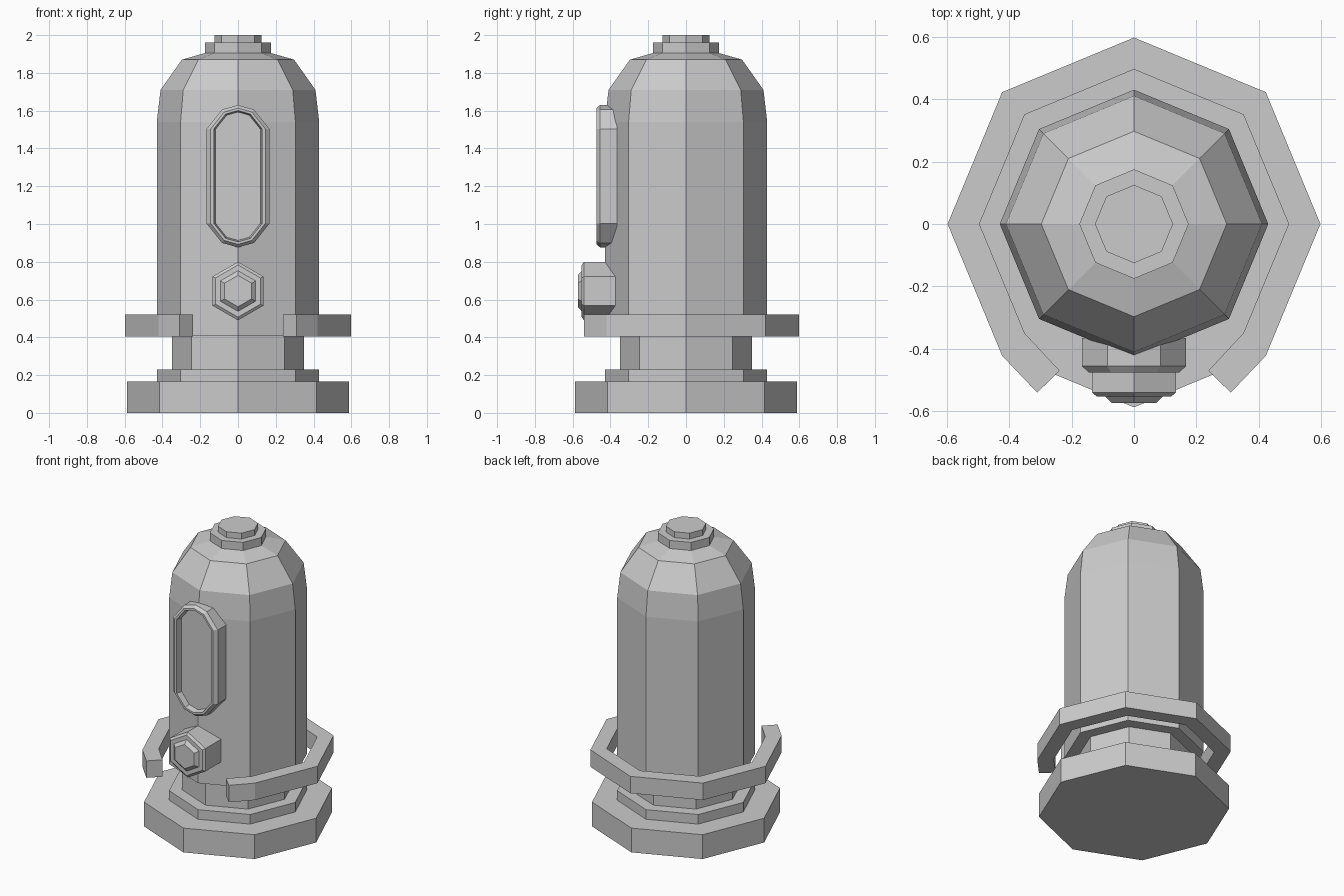
import bpy, bmesh
from math import cos, sin, pi, radians

cube = bpy.data.objects.get("Cube")
if cube:
    bpy.data.objects.remove(cube, do_unlink=True)

grey = bpy.data.materials.new("plain grey")
grey.use_nodes = True
COLOUR = (0.6, 0.6, 0.6, 1)
grey.diffuse_color = COLOUR
grey.node_tree.nodes["Principled BSDF"].inputs["Base Color"].default_value = COLOUR


def loft(name, loops):
    """Skin a series of equal-length closed loops and cap both ends."""
    bm = bmesh.new()
    rows = [[bm.verts.new(p) for p in loop] for loop in loops]
    n = len(rows[0])
    for a, b in zip(rows, rows[1:]):
        for i in range(n):
            j = (i + 1) % n
            bm.faces.new((a[i], a[j], b[j], b[i]))
    bm.faces.new(rows[0][::-1])
    bm.faces.new(rows[-1])
    bmesh.ops.recalc_face_normals(bm, faces=bm.faces)
    mesh = bpy.data.meshes.new(name)
    bm.to_mesh(mesh)
    bm.free()
    mesh.materials.append(grey)
    obj = bpy.data.objects.new(name, mesh)
    bpy.context.collection.objects.link(obj)
    return obj


def turned(name, profile):
    """Eight-sided upright solid from (radius, height) pairs."""
    return loft(name, [[(r * cos(i * pi / 4), r * sin(i * pi / 4), z)
                        for i in range(8)] for r, z in profile])


# Stepped foot, neck, domed body and cap
turned("base_plate", [(0.587, 0), (0.587, 0.165)])
turned("base_step", [(0.43, 0.165), (0.43, 0.23)])
turned("neck", [(0.35, 0.23), (0.35, 0.41)])
turned("body", [(0.43, 0.41), (0.43, 1.54), (0.41, 1.71),
                (0.297, 1.87), (0.175, 1.905)])
turned("cap_lower", [(0.175, 1.9), (0.175, 1.96)])
turned("cap_upper", [(0.125, 1.96), (0.125, 2.0)])


# Open collar ring with two straight ends reaching forward
def collar_section(outer, inner):
    return [(*outer, 0.405), (*outer, 0.52), (*inner, 0.52), (*inner, 0.405)]


sections = [collar_section((0.31, -0.54), (0.238, -0.47))]
for step in range(-1, 6):
    a = radians(45 * step)
    sections.append(collar_section((0.597 * cos(a), 0.597 * sin(a)),
                                   (0.495 * cos(a), 0.495 * sin(a))))
sections.append(collar_section((-0.31, -0.54), (-0.238, -0.47)))
loft("collar_ring", sections)


# Tall rounded window frame with a recessed pane
def window_loop(half_width, y):
    s = half_width / 0.167
    quarter = [(s * 0.167, 0.25), (s * 0.085, 0.25 + s * 0.103),
               (0, 0.25 + s * 0.127)]
    top = quarter + [(-x, z) for x, z in quarter[1::-1]]
    return [(x, y, 1.253 + z) for x, z in top + [(-x, -z) for x, z in top]
            if True]


loft("window_frame", [window_loop(w, y) for w, y in
                      [(0.167, -0.365), (0.167, -0.455), (0.145, -0.475),
                       (0.128, -0.475), (0.118, -0.436)]])


# Six-sided knob with a raised button
def hexagon(r, y):
    return [(r * sin(i * pi / 3), y, 0.645 + r * cos(i * pi / 3))
            for i in range(6)]


loft("knob", [hexagon(r, y) for r, y in
              [(0.155, -0.36), (0.155, -0.54), (0.138, -0.552)]])
loft("knob_button", [hexagon(r, y) for r, y in
                     [(0.11, -0.55), (0.083, -0.573)]])
